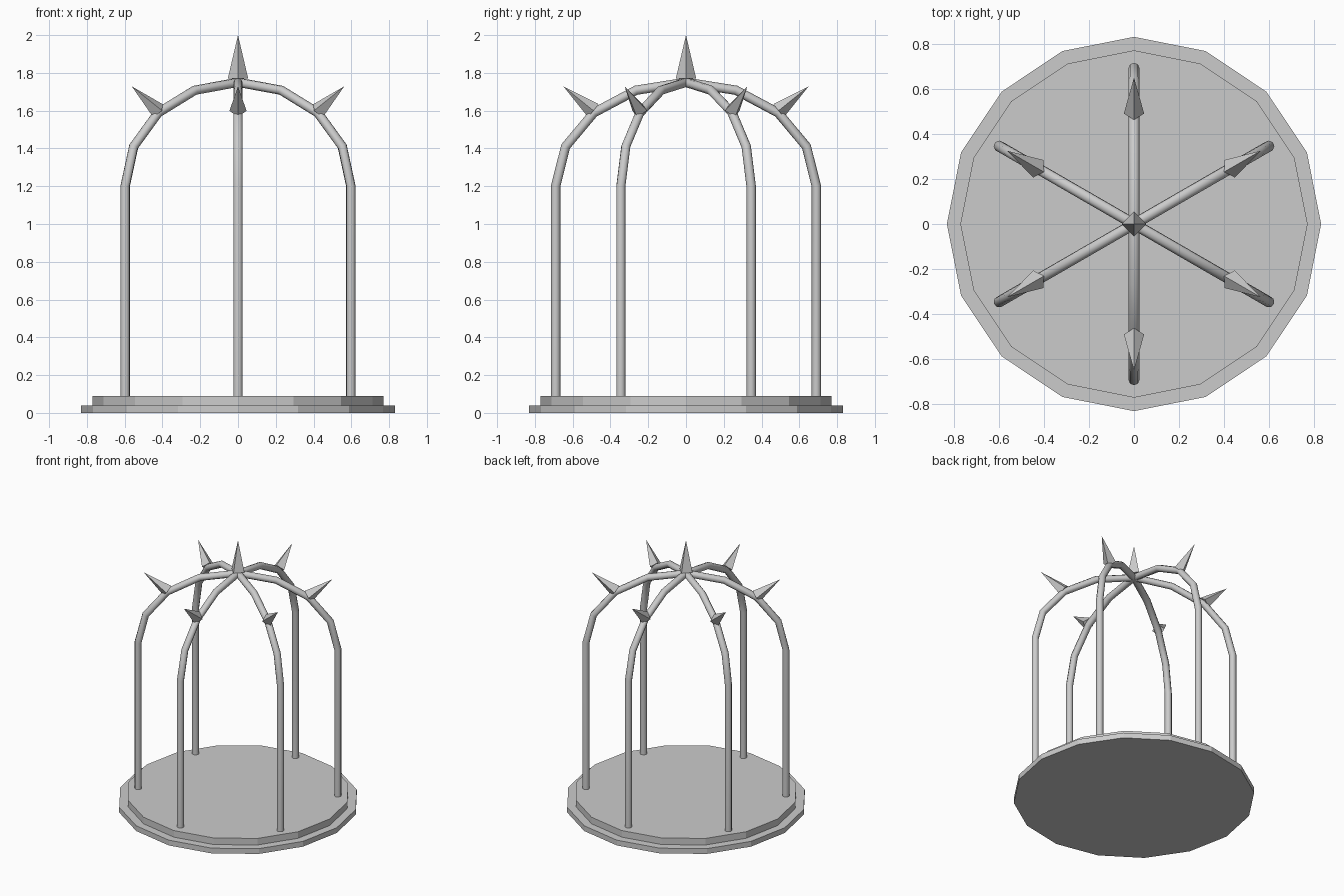
import bpy
from math import sin, cos, pi, radians
from mathutils import Vector, Matrix

if "Cube" in bpy.data.objects:
    bpy.data.objects.remove(bpy.data.objects["Cube"])

R, SPRING, RISE = 0.69, 1.2, 0.55   # bar circle radius, arch start height, arch rise


def disc(name, radius, z0, z1):
    bpy.ops.mesh.primitive_cylinder_add(vertices=16, radius=radius, depth=z1 - z0,
                                        location=(0, 0, (z0 + z1) / 2))
    bpy.context.object.name = name


def spike(name, base, out, direction, radius, length):
    # four-sided cone, one base corner in the plane of "out" and the axis
    d = Vector(direction).normalized()
    side = d.cross(Vector(out)).normalized()
    rot = Matrix((side, d.cross(side), d)).transposed().to_4x4()
    bpy.ops.mesh.primitive_cone_add(vertices=4, radius1=radius, radius2=0, depth=length)
    ob = bpy.context.object
    ob.name = name
    ob.matrix_world = Matrix.Translation(Vector(base) + d * length / 2) @ rot


def arch(name, angle):
    # half outline from floor to crown, mirrored to the far side
    half = [(R, 0.07)] + [(R * cos(i * pi / 8), SPRING + RISE * sin(i * pi / 8)) for i in range(4)]
    path = half + [(0, SPRING + RISE)] + [(-r, z) for r, z in reversed(half)]
    cu = bpy.data.curves.new(name, 'CURVE')
    cu.dimensions = '3D'
    cu.bevel_depth = 0.025
    cu.bevel_resolution = 2
    cu.use_fill_caps = True
    sp = cu.splines.new('POLY')
    sp.points.add(len(path) - 1)
    for p, (r, z) in zip(sp.points, path):
        p.co = (r * cos(angle), r * sin(angle), z, 1)
    ob = bpy.data.objects.new(name, cu)
    bpy.context.collection.objects.link(ob)
    bpy.ops.object.select_all(action='DESELECT')
    ob.select_set(True)
    bpy.context.view_layer.objects.active = ob
    bpy.ops.object.convert(target='MESH')
    bpy.ops.object.shade_smooth_by_angle(angle=radians(50))


# stepped base
disc("base_lower", 0.83, 0, 0.04)
disc("base_upper", 0.77, 0.04, 0.09)

# three crossing arches make six bars
for k in range(3):
    arch(f"cage_arch_{k + 1}", radians(30 + 60 * k))

# spike on the shoulder of each bar
for k in range(6):
    a = radians(30 + 60 * k)
    out = Vector((cos(a), sin(a), 0))
    up = Vector((0, 0, 1))
    spike(f"shoulder_spike_{k + 1}", out * 0.49 + up * 1.60, out, out * 0.78 + up * 0.63, 0.045, 0.205)

# spike on the crown
spike("crown_spike", (0, 0, 1.77), (0, 1, 0), (0, 0, 1), 0.054, 0.23)
